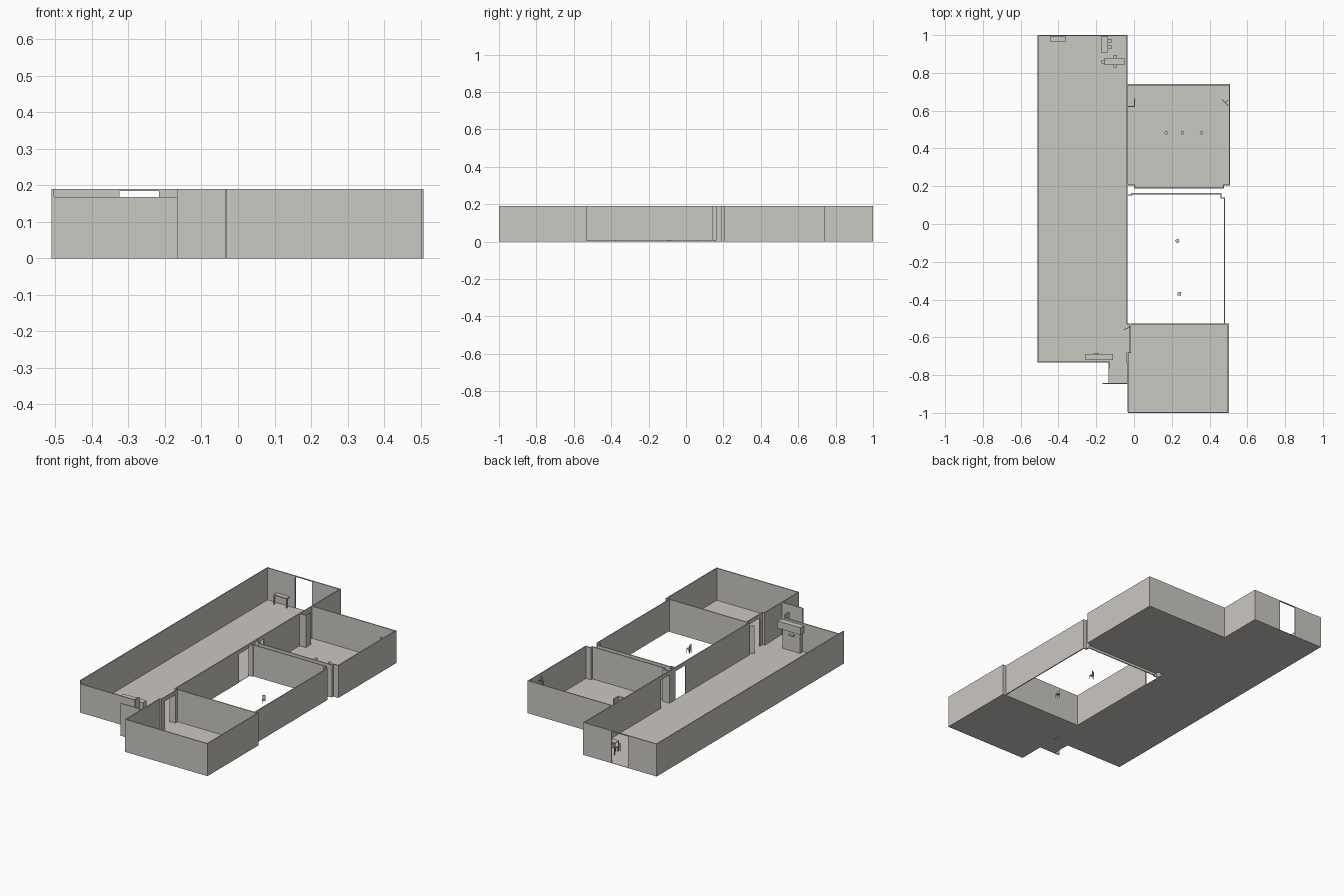
import bpy, bmesh, math
from mathutils import Matrix, Vector

if "Cube" in bpy.data.objects:
    bpy.data.objects.remove(bpy.data.objects["Cube"])

H, T = 0.19, 0.006          # wall height and thickness

mat = bpy.data.materials.new("warm grey")
mat.diffuse_color = (0.60, 0.58, 0.54, 1)
mat.use_nodes = True
mat.node_tree.nodes["Principled BSDF"].inputs["Base Color"].default_value = mat.diffuse_color


def make(name, boxes, loc=(0, 0, 0), angle=0):
    """One object from boxes given as (x0, x1, y0, y1, z0, z1)."""
    bm = bmesh.new()
    for x0, x1, y0, y1, z0, z1 in boxes:
        m = Matrix.Translation(((x0 + x1) / 2, (y0 + y1) / 2, (z0 + z1) / 2)) @ \
            Matrix.Diagonal((x1 - x0, y1 - y0, z1 - z0, 1))
        bmesh.ops.create_cube(bm, size=1, matrix=m)
    me = bpy.data.meshes.new(name)
    bm.to_mesh(me)
    bm.free()
    me.materials.append(mat)
    ob = bpy.data.objects.new(name, me)
    ob.location = loc
    ob.rotation_euler.z = math.radians(angle)
    bpy.context.collection.objects.link(ob)
    return ob


def run(axis, at, a, b, h=H, doors=(), z0=0.0):
    """Boxes of a straight wall along axis; doors are (start, end, head)."""
    spans, pos = [], a
    for d0, d1, head in sorted(doors):
        spans += [(pos, d0, z0, h), (d0, d1, head, h)]
        pos = d1
    spans.append((pos, b, z0, h))
    t = T / 2
    if axis == "x":
        return [(s, e, at - t, at + t, lo, hi) for s, e, lo, hi in spans]
    return [(at - t, at + t, s, e, lo, hi) for s, e, lo, hi in spans]


# Floors (the middle room has none)
F = 0.002
make("hall_floor", [(-0.51, -0.037, -0.733, 1.0, 0, F)])
make("alcove_floor", [(-0.135, -0.033, -0.845, -0.733, 0, F),
                      (-0.037, -0.02, -0.68, -0.53, 0, F)])
make("back_room_floor", [(-0.037, 0.508, 0.205, 0.74, 0, F),
                         (0.0, 0.473, 0.188, 0.205, 0, F)])
make("front_room_floor", [(-0.033, 0.502, -1.0, -0.53, 0, F)])

# Hall walls
make("hall_left_wall", run("y", -0.507, -0.733, 1.0))
make("hall_back_wall", run("x", 0.997, -0.504, -0.034, doors=[(-0.325, -0.216, 0.185)]))
make("hall_front_wall", run("x", -0.73, -0.504, -0.133, h=0.168))
make("hall_right_wall", run("y", -0.037, -0.53, 0.994,
                            doors=[(0.06, 0.152, 0.168), (0.21, 0.29, 0.168)]))
make("alcove_walls", run("y", -0.133, -0.765, -0.727) +
     run("x", -0.845, -0.167, -0.033))

# Back room walls, with stepped front corners
make("back_room_walls",
     run("x", 0.737, -0.034, 0.508) + run("y", 0.505, 0.203, 0.734) +
     run("x", 0.206, 0.473, 0.502) + run("y", 0.473, 0.188, 0.209) +
     run("x", 0.191, 0.003, 0.470) + run("y", 0.003, 0.188, 0.209) +
     run("x", 0.208, -0.034, 0.0))
make("back_room_partition", run("x", 0.622, -0.034, 0.003) +
     run("y", 0.003, 0.619, 0.665))

# Middle room walls, lifted slightly off the ground
make("middle_room_walls",
     run("y", 0.479, -0.528, 0.140, z0=0.006) + run("x", 0.138, 0.460, 0.476, z0=0.006) +
     run("y", 0.460, 0.135, 0.163, z0=0.006) + run("x", 0.160, -0.01, 0.457, z0=0.006) +
     run("y", -0.012, 0.152, 0.163, z0=0.006) + run("x", 0.153, -0.034, -0.012, z0=0.006))

# Front room walls
make("front_room_walls",
     run("x", -0.531, -0.037, 0.502) + run("y", 0.499, -0.994, -0.534) +
     run("x", -0.997, -0.033, 0.502) + run("y", -0.031, -0.994, -0.68) +
     run("x", -0.68, -0.031, -0.017) +
     run("y", -0.02, -0.677, -0.534, doors=[(-0.65, -0.555, 0.168)]))
make("front_room_door_stop", [(-0.016, 0.016, -0.002, 0.002, 0, 0.165)],
     (-0.038, -0.553, 0), 25)


# Tables: a top on four legs
def table(name, x0, x1, y0, y1, h):
    t, l = 0.005, 0.004
    legs = [(x, x + l, y, y + l, F, h - t)
            for x in (x0, x1 - l) for y in (y0, y1 - l)]
    make(name, [(x0, x1, y0, y1, h - t, h)] + legs)


table("hall_side_table", -0.445, -0.36, 0.966, 0.993, 0.06)
table("hall_long_desk", -0.175, -0.138, 0.908, 0.993, 0.055)
table("hall_cross_desk", -0.155, -0.05, 0.842, 0.878, 0.055)

# Tall counter by the alcove
make("counter", [(-0.26, -0.112, -0.721, -0.688, 0.118, 0.16),
                 (-0.25, -0.136, -0.721, -0.700, F, 0.118),
                 (-0.215, -0.185, -0.70, -0.684, 0.095, 0.102)])


# Chairs: seat, back and four legs
def chair(name, x, y, angle):
    s, l = 0.009, 0.002
    legs = [(a, a + l, b, b + l, F, 0.024)
            for a in (-s, s - l) for b in (-s, s - l)]
    make(name, [(-s, s, -s, s, 0.024, 0.028), (-s, s, s - 0.002, s, 0.028, 0.05)] + legs,
         (x, y, 0), angle)


for i, (x, y, a) in enumerate([(0.23, -0.09, 25), (0.24, -0.37, 95),
                               (-0.128, 0.935, -90), (-0.128, 0.97, -90),
                               (-0.10, 0.885, 0), (-0.10, 0.838, 180),
                               (-0.162, 0.86, 90)]):
    chair("chair_%d" % (i + 1), x, y, a)

# Round stools in the back room
for i, x in enumerate((0.17, 0.257, 0.357)):
    bm = bmesh.new()
    for r, lo, hi in ((0.009, 0.030, 0.035), (0.002, 0.004, 0.030), (0.007, F, 0.004)):
        bmesh.ops.create_cone(bm, cap_ends=True, segments=12, radius1=r, radius2=r,
                              depth=hi - lo,
                              matrix=Matrix.Translation((0, 0, (lo + hi) / 2)))
    me = bpy.data.meshes.new("stool")
    bm.to_mesh(me)
    bm.free()
    me.materials.append(mat)
    ob = bpy.data.objects.new("stool_%d" % (i + 1), me)
    ob.location = (x, 0.483, 0)
    bpy.context.collection.objects.link(ob)

# Corner screen on a bracket, high on the wall
make("corner_screen", [(-0.024, 0.024, -0.002, 0.002, 0.145, 0.175),
                       (-0.002, 0.002, 0.0, 0.02, 0.158, 0.162)],
     (0.483, 0.642, 0), -45)
